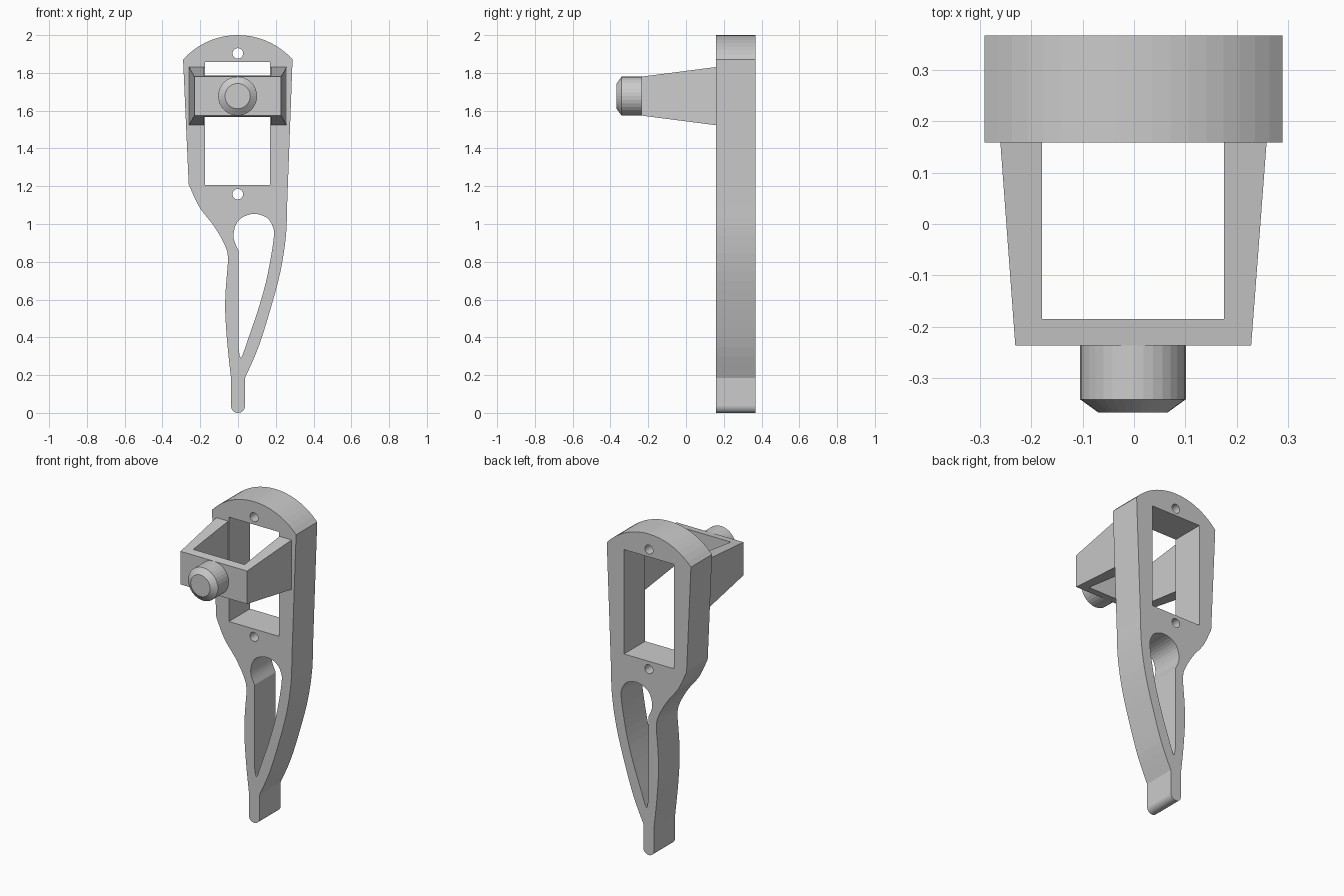
import bpy, bmesh
from math import sin, cos, radians, pi
from mathutils import Matrix

if "Cube" in bpy.data.objects:
    bpy.data.objects.remove(bpy.data.objects["Cube"])

Y_FRONT, Y_BACK = 0.159, 0.367


def arc(cx, cz, r, a0, a1, n):
    """Points on a circular arc, angles in degrees."""
    return [(cx + r * cos(radians(a0 + (a1 - a0) * i / n)),
             cz + r * sin(radians(a0 + (a1 - a0) * i / n))) for i in range(n + 1)]


def smooth(pts, n=3):
    """Catmull-Rom curve through the points."""
    p = [pts[0]] + pts + [pts[-1]]
    out = []
    for i in range(1, len(p) - 2):
        a, b, c, d = p[i - 1:i + 3]
        for k in range(n):
            t = k / n
            out.append(tuple(0.5 * (2 * b[j] + (c[j] - a[j]) * t
                       + (2 * a[j] - 5 * b[j] + 4 * c[j] - d[j]) * t * t
                       + (3 * b[j] - a[j] - 3 * c[j] + d[j]) * t ** 3) for j in (0, 1)))
    return out + [pts[-1]]


def mesh_object(name, bm):
    bmesh.ops.recalc_face_normals(bm, faces=bm.faces)
    me = bpy.data.meshes.new(name)
    bm.to_mesh(me)
    bm.free()
    ob = bpy.data.objects.new(name, me)
    bpy.context.collection.objects.link(ob)
    return ob


# Back plate: outline with window, screw holes and tapered slot
outline = arc(-0.001, 1.61, 0.39, 138, 42, 18)
outline += smooth([(0.26, 1.1), (0.254, 0.94), (0.225, 0.75), (0.172, 0.55),
                   (0.107, 0.345), (0.037, 0.185)], 4)
outline += arc(0, 0.037, 0.037, 0, -180, 12)
outline += smooth([(-0.037, 0.185), (-0.056, 0.36), (-0.068, 0.54), (-0.064, 0.67),
                   (-0.053, 0.82), (-0.073, 0.895), (-0.13, 0.993), (-0.205, 1.09),
                   (-0.261, 1.21)])
window = [(-0.174, 1.207), (0.17, 1.207), (0.17, 1.857), (-0.174, 1.857)]
slot = smooth([(0.002, 0.355), (0.015, 0.29), (0.048, 0.376), (0.106, 0.545),
               (0.148, 0.693), (0.176, 0.836), (0.19, 0.937), (0.185, 0.985),
               (0.153, 1.033), (0.09, 1.054), (0.026, 1.037), (-0.01, 1.0),
               (-0.024, 0.942), (-0.016, 0.9), (0.003, 0.86)])
holes = [arc(-0.001, z, 0.028, 0, 345, 23) for z in (1.903, 1.158)]

curve = bpy.data.curves.new("back_plate", 'CURVE')
curve.dimensions = '2D'
curve.fill_mode = 'BOTH'
curve.extrude = (Y_BACK - Y_FRONT) / 2
for loop in [outline, window, slot] + holes:
    sp = curve.splines.new('POLY')
    sp.points.add(len(loop) - 1)
    for p, (x, z) in zip(sp.points, loop):
        p.co = (x, z, 0, 1)
    sp.use_cyclic_u = True
    sp.use_smooth = False
plate = bpy.data.objects.new("back_plate", curve)
bpy.context.collection.objects.link(plate)
plate.rotation_euler.x = pi / 2
plate.location.y = (Y_FRONT + Y_BACK) / 2
bpy.context.view_layer.objects.active = plate
plate.select_set(True)
bpy.ops.object.convert(target='MESH')
bm = bmesh.new()
bm.from_mesh(plate.data)
bmesh.ops.remove_doubles(bm, verts=bm.verts, dist=1e-5)
bmesh.ops.recalc_face_normals(bm, faces=bm.faces)
for f in bm.faces:
    f.smooth = False
bm.to_mesh(plate.data)
bm.free()

# Tapered U-shaped bracket reaching forward
Y_TIP = -0.236
plan = [(-0.26, Y_FRONT), (-0.231, Y_TIP), (0.228, Y_TIP), (0.258, Y_FRONT),
        (0.175, Y_FRONT), (0.175, -0.185), (-0.179, -0.185), (-0.179, Y_FRONT)]
bm = bmesh.new()
rings = []
for side in (-1, 1):
    ring = []
    for x, y in plan:
        t = (y - Y_TIP) / (Y_FRONT - Y_TIP)
        ring.append(bm.verts.new((x, y, 1.677 + side * (0.103 + 0.051 * t))))
    rings.append(ring)
    bm.faces.new(ring)
for i in range(8):
    j = (i + 1) % 8
    bm.faces.new((rings[0][i], rings[0][j], rings[1][j], rings[1][i]))
mesh_object("bracket", bm)

# Round peg with chamfered end
bm = bmesh.new()
N = 32
rings = [[bm.verts.new((-0.002 + r * cos(2 * pi * i / N), y, 1.677 + r * sin(2 * pi * i / N)))
          for i in range(N)]
         for r, y in ((0.103, Y_TIP), (0.103, -0.341), (0.067, -0.367))]
bm.faces.new(rings[0])
bm.faces.new(rings[-1])
for a, b in zip(rings, rings[1:]):
    for i in range(N):
        bm.faces.new((a[i], a[(i + 1) % N], b[(i + 1) % N], b[i]))
mesh_object("peg", bm)
